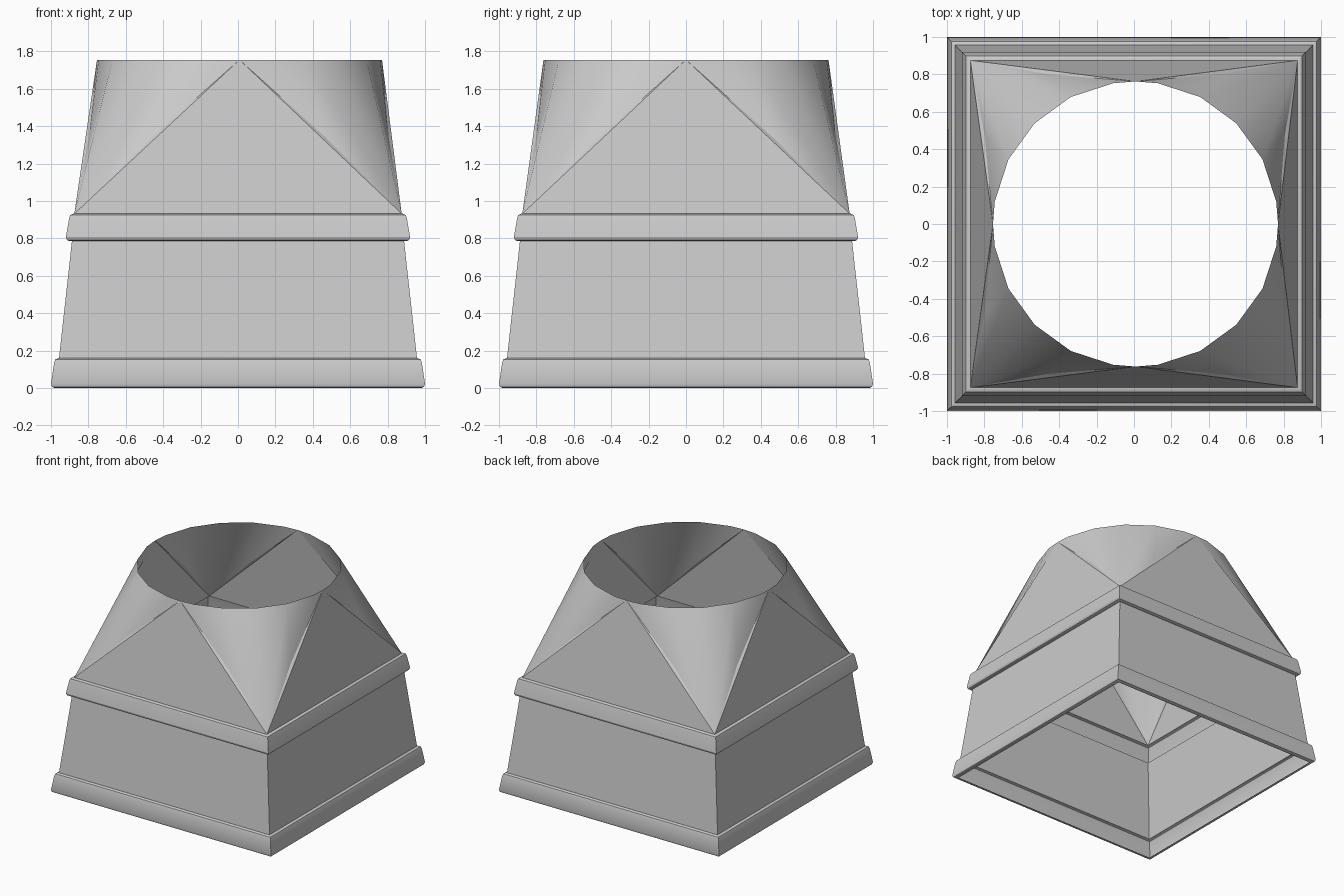
import bpy, bmesh
from math import sin, cos, radians

cube = bpy.data.objects.get("Cube")
if cube:
    bpy.data.objects.remove(cube, do_unlink=True)

grey = bpy.data.materials.new("light grey")
grey.use_nodes = True
colour = (0.6, 0.6, 0.6, 1)
grey.diffuse_color = colour
grey.node_tree.nodes["Principled BSDF"].inputs["Base Color"].default_value = colour


def finish(bm, name):
    bmesh.ops.recalc_face_normals(bm, faces=bm.faces[:])
    mesh = bpy.data.meshes.new(name)
    bm.to_mesh(mesh)
    bm.free()
    mesh.materials.append(grey)
    obj = bpy.data.objects.new(name, mesh)
    bpy.context.collection.objects.link(obj)
    bpy.ops.object.select_all(action='DESELECT')
    obj.select_set(True)
    bpy.context.view_layer.objects.active = obj
    bpy.ops.object.shade_smooth_by_angle(angle=radians(30))
    return obj


def square_sheet(name, profile):
    """Sweep a (half width, height) profile around a square."""
    bm = bmesh.new()
    rings = [[bm.verts.new((sx * w, sy * w, z))
              for sx, sy in ((1, 1), (-1, 1), (-1, -1), (1, -1))] for w, z in profile]
    for low, high in zip(rings, rings[1:]):
        for i in range(4):
            j = (i + 1) % 4
            bm.faces.new((low[i], low[j], high[j], high[i]))
    return finish(bm, name)


def rim_profile(inner_low, outer, inner_top, z0, z1):
    """Leaning moulding with rounded lower and upper edges."""
    top = outer - 0.017
    return [(inner_low, z0), (outer - 0.02, z0), (outer - 0.006, z0 + 0.006),
            (outer, z0 + 0.022), (top, z1 - 0.025), (top - 0.006, z1 - 0.007),
            (top - 0.022, z1), (inner_top, z1)]


# Hollow mouldings and the tapered wall between them
square_sheet("bottom_rim", rim_profile(0.965, 1.0, 0.957, 0, 0.16))
square_sheet("lower_wall", [(0.957, 0.16), (0.888, 0.785)])
square_sheet("upper_rim", rim_profile(0.888, 0.92, 0.875, 0.785, 0.932))

# Square-to-round hood: one side panel, repeated by quarter turns
BASE, TOP, LOW, RADIUS, SHIFT = 0.875, 1.755, 0.932, 0.762, 0.008
bm = bmesh.new()
for turn in range(4):
    a = radians(90 * turn)

    def vert(x, y, z):
        slide = SHIFT * (z - LOW) / (TOP - LOW)
        return bm.verts.new((x * cos(a) - y * sin(a) + slide, x * sin(a) + y * cos(a), z))

    left, right = vert(-BASE, BASE, LOW), vert(BASE, BASE, LOW)
    apex = vert(0, RADIUS, TOP)
    bm.faces.new((left, right, apex))
    for side, corner in ((-1, left), (1, right)):
        dent = vert(side * 0.47, 0.802, 1.335)
        near, mid, far = [vert(side * RADIUS * sin(radians(d)), RADIUS * cos(radians(d)), TOP)
                          for d in (9, 27, 45)]
        for tri in ((corner, dent, apex), (dent, near, apex), (dent, mid, near),
                    (corner, mid, dent), (corner, far, mid)):
            bm.faces.new(tri)
bmesh.ops.remove_doubles(bm, verts=bm.verts[:], dist=0.001)
finish(bm, "round_hood")
